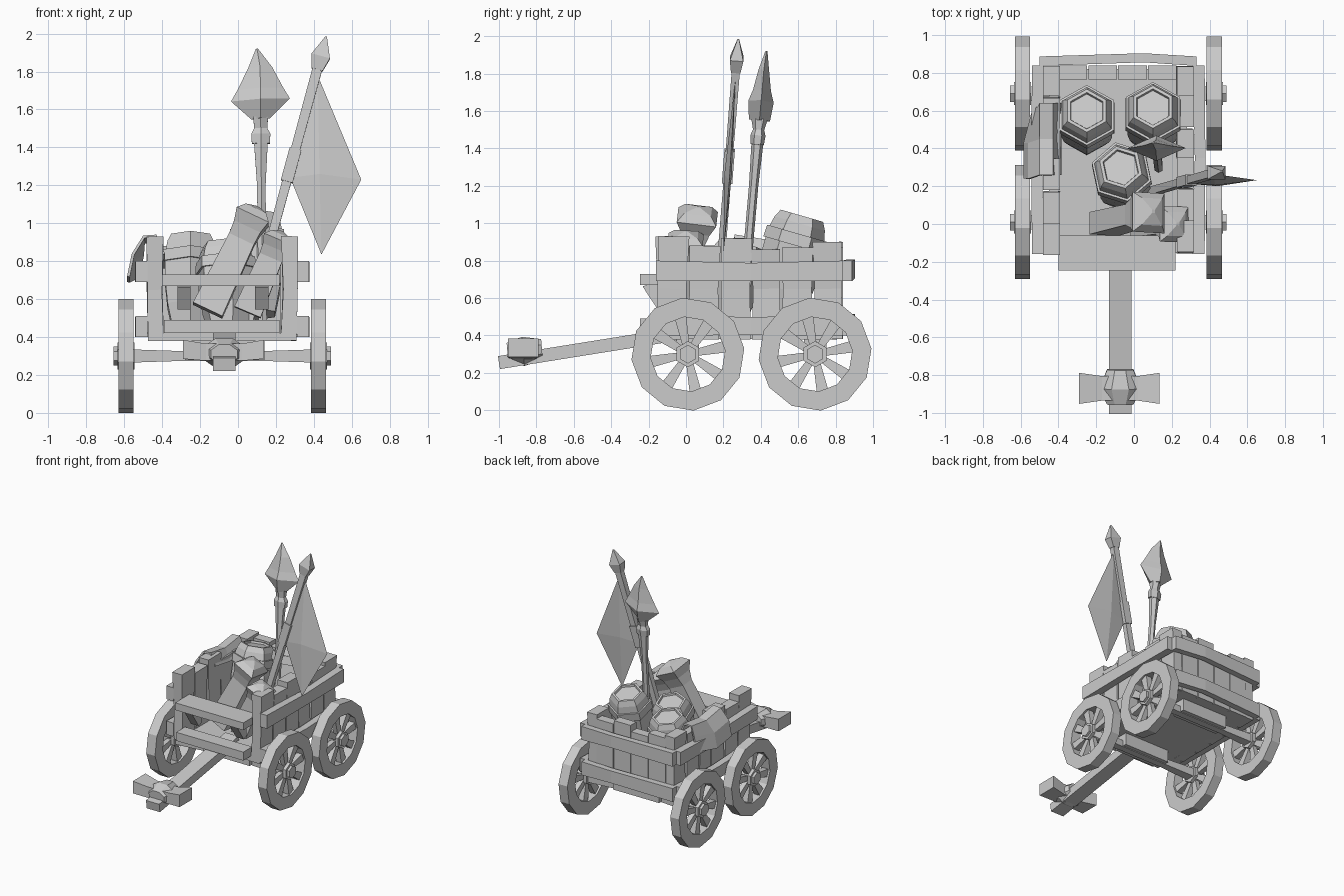
import bpy, math, random
from mathutils import Vector

random.seed(4)
if "Cube" in bpy.data.objects:
    bpy.data.objects.remove(bpy.data.objects["Cube"])

grey = bpy.data.materials.new("plain grey")
grey.use_nodes = True
grey.diffuse_color = (0.6, 0.6, 0.6, 1)
grey.node_tree.nodes["Principled BSDF"].inputs["Base Color"].default_value = (0.6, 0.6, 0.6, 1)

MID = -0.083          # centre line of the wagon
WALL = 0.35           # half width between wall middles


def make(name, verts, faces):
    mesh = bpy.data.meshes.new(name)
    mesh.from_pydata(verts, [], faces)
    mesh.materials.append(grey)
    obj = bpy.data.objects.new(name, mesh)
    bpy.context.collection.objects.link(obj)
    return obj


def loft(name, rings, n=4, spin=None):
    """Skin n-sided rings (centre, half width, half depth) along a path."""
    pts = [Vector(r[0]) for r in rings]
    d = (pts[-1] - pts[0]).normalized()
    ref = Vector((0, 1, 0)) if abs(d.x) > 0.8 else Vector((1, 0, 0))
    u = (ref - d * ref.dot(d)).normalized()
    v = d.cross(u)
    spin = math.pi / n if spin is None else spin
    k = math.sqrt(2) if n == 4 else 1
    verts = []
    for p, (_, a, b) in zip(pts, rings):
        for i in range(n):
            t = spin + math.tau * i / n
            verts.append(p + u * (a * k * math.cos(t)) + v * (b * k * math.sin(t)))
    faces = [tuple(reversed(range(n))), tuple(range(len(verts) - n, len(verts)))]
    for j in range(len(rings) - 1):
        for i in range(n):
            m = (i + 1) % n
            faces.append((j * n + i, j * n + m, j * n + n + m, j * n + n + i))
    return make(name, verts, faces)


def box(name, x, y, z):
    cx, cy = sum(x) / 2, sum(y) / 2
    a, b = (x[1] - x[0]) / 2, (y[1] - y[0]) / 2
    return loft(name, [((cx, cy, z[0]), a, b), ((cx, cy, z[1]), a, b)])


# Wheels: faceted rim, tapered spokes, hub and cap
def wheel(label, x, y, side):
    n, z = 12, 0.3
    verts, faces = [], []
    for i in range(n):
        t = math.tau * i / n + 0.1
        for r, dx in ((0.303, -0.04), (0.303, 0.04), (0.2, 0.04), (0.2, -0.04)):
            verts.append((x + dx, y + r * math.cos(t), z + r * math.sin(t)))
        for k in range(4):
            m, j = (k + 1) % 4, (i + 1) % n
            faces.append((i * 4 + k, i * 4 + m, j * 4 + m, j * 4 + k))
    make(label + "_rim", verts, faces)
    for i in range(8):
        t = math.tau * i / 8 + 0.2
        c, s = math.cos(t), math.sin(t)
        loft(label + "_spoke", [((x, y + 0.04 * c, z + 0.04 * s), 0.018, 0.018),
                                ((x, y + 0.21 * c, z + 0.21 * s), 0.025, 0.032)])
    loft(label + "_hub", [((x - 0.045, y, z), 0.07, 0.07), ((x + 0.045, y, z), 0.07, 0.07)], 6)
    loft(label + "_cap", [((x, y, z), 0.05, 0.05), ((x + side * 0.065, y, z), 0.05, 0.05)], 6)


for end, y in (("front", 0.01), ("rear", 0.69)):
    for side in (-1, 1):
        wheel(f"{end}_wheel_{'left' if side > 0 else 'right'}", MID + side * 0.508, y, side)
    loft(end + "_axle", [((-0.57, y, 0.3), 0.04, 0.035), ((-0.3, y, 0.3), 0.028, 0.026),
                         ((0.13, y, 0.3), 0.028, 0.026), ((0.41, y, 0.3), 0.04, 0.035)])
    box(end + "_bolster", (-0.28, 0.14), (y - 0.06, y + 0.06), (0.28, 0.38))

# Floor and long bearer under it
box("floor", (-0.45, 0.28), (-0.15, 0.82), (0.38, 0.42))

# Side walls from uneven planks, with rails outside
cuts = [-0.16, 0.01, 0.18, 0.35, 0.51, 0.68, 0.84]
tops = [0.93, 0.88, 0.92, 0.86, 0.87, 0.9]
for side in (-1, 1):
    x = MID + side * WALL
    for y0, y1, top in zip(cuts, cuts[1:], tops):
        lean = random.uniform(-0.012, 0.012)
        yc, h = (y0 + y1) / 2, (y1 - y0) / 2
        loft("side_plank", [((x, yc, 0.38), 0.042, h - 0.004), ((x + lean, yc, 0.65), 0.038, h - 0.008),
                            ((x + side * 0.005, yc + lean, top), 0.045, h - 0.002)])
    xr = MID + side * 0.425
    for z in (0.455, 0.745):
        loft("side_rail", [((xr, -0.16, z), 0.032, 0.055), ((xr + side * 0.008, 0.35, z - 0.005), 0.028, 0.048),
                           ((xr, 0.84, z), 0.032, 0.055)])

# Back wall and its slightly bowed rails
for i, top in enumerate((0.88, 0.85, 0.9, 0.87)):
    x0 = -0.40 + i * 0.158
    box("back_plank", (x0, x0 + 0.152), (0.765, 0.84), (0.38, top))
for z in (0.455, 0.745):
    loft("back_rail", [((-0.5, 0.862, z), 0.025, 0.055), ((0.05, 0.88, z + 0.01), 0.024, 0.05),
                       ((0.33, 0.862, z), 0.025, 0.055)])

# Driver's seat, brackets and foot board
box("seat", (-0.4, 0.22), (-0.245, -0.06), (0.67, 0.73))
box("foot_board", (-0.39, 0.22), (-0.245, -0.13), (0.42, 0.49))
for x in (-0.285, 0.125):
    loft("seat_bracket", [((x, -0.135, 0.55), 0.035, 0.02), ((x, -0.175, 0.68), 0.035, 0.06)])

# Draw bar with yoke
loft("draw_bar", [((-0.073, -1.0, 0.255), 0.06, 0.035), ((-0.073, 0.03, 0.42), 0.06, 0.035)])
loft("yoke", [((-0.29, -0.87, 0.335), 0.082, 0.05), ((-0.17, -0.87, 0.32), 0.065, 0.045),
              ((0.02, -0.87, 0.32), 0.065, 0.045), ((0.135, -0.87, 0.335), 0.082, 0.05)])
loft("yoke_binding", [((-0.073, -0.955, 0.31), 0.075, 0.055), ((-0.073, -0.87, 0.315), 0.12, 0.085),
                      ((-0.073, -0.77, 0.325), 0.075, 0.06)], 8)

# Leaning hexagonal barrels: staves, hoops and chamfered lid
def barrel(base, top, spin):
    a, b = Vector(base), Vector(top)
    steps = ((0, 0.11), (0.25, 0.14), (0.5, 0.155), (0.7, 0.155), (0.7, 0.168), (0.82, 0.165),
             (0.82, 0.152), (0.92, 0.14), (1, 0.118), (1, 0.1), (0.97, 0.095))
    loft("barrel", [(a.lerp(b, t), r, r) for t, r in steps], 6, spin)


barrel((-0.25, 0.47, 0.44), (-0.25, 0.6, 0.93), math.pi / 6)
barrel((0.1, 0.47, 0.52), (0.1, 0.62, 1.04), math.pi / 6)
barrel((-0.05, 0.17, 0.42), (-0.07, 0.3, 0.89), math.pi / 6 + 0.2)

# Two club-like tools leaning on the seat
def club(base, top, w):
    a, b = Vector(base), Vector(top)
    steps = ((0, 1, 0.7), (0.7, 0.85, 0.65), (0.82, 0.9, 0.9), (0.93, 1.1, 1.25), (1, 0.7, 0.85))
    loft("club", [(a.lerp(b, t), w * s, w * q) for t, s, q in steps], 4)
    tip = b + (b - a).normalized() * 0.02
    loft("club_end", [(b, w * 0.7, w * 0.85), (tip, w * 0.1, w * 0.1)], 4)


club((-0.16, 0.0, 0.54), (0.095, 0.065, 1.07), 0.085)
club((0.05, -0.02, 0.53), (0.225, 0.0, 0.94), 0.075)

# Broad-bladed spear
def on_spear(z):
    return (0.13 - 0.01 * (z - 0.5), 0.3 + 0.088 * (z - 0.5), z)


loft("spear_shaft", [(on_spear(0.45), 0.025, 0.025), (on_spear(1.2), 0.026, 0.025),
                     (on_spear(1.43), 0.042, 0.032)], 6)
loft("spear_collar", [(on_spear(1.42), 0.055, 0.035), (on_spear(1.47), 0.058, 0.04),
                      (on_spear(1.5), 0.04, 0.03), (on_spear(1.56), 0.045, 0.045)], 6)
loft("spear_blade", [(on_spear(1.55), 0.035, 0.04), (on_spear(1.65), 0.11, 0.048),
                     (on_spear(1.71), 0.085, 0.034), (on_spear(1.82), 0.045, 0.02),
                     ((0.1, 0.43, 1.92), 0.004, 0.004)], 4, 0).scale = (1, 1, 1)

# Flag pole, its point and the diamond flag
def on_pole(z):
    return (0.17 + 0.272 * (z - 0.9), 0.195 + 0.078 * (z - 0.9), z)


loft("flag_pole", [(on_pole(0.45), 0.022, 0.022), (on_pole(1.2), 0.024, 0.02), (on_pole(1.84), 0.026, 0.022)], 4)
loft("pole_sleeve", [(on_pole(1.22), 0.032, 0.028), (on_pole(1.39), 0.032, 0.028)], 4)
loft("pole_point", [(on_pole(1.81), 0.03, 0.025), (on_pole(1.88), 0.05, 0.036), (on_pole(1.985), 0.004, 0.004)], 4)
rim = [(0.42, 0.265, 1.78), (0.65, 0.232, 1.23), (0.44, 0.2, 0.835), (0.275, 0.215, 1.24)]
verts = rim + [(0.43, 0.205, 1.26), (0.43, 0.245, 1.26)]
make("flag", verts, [(i, (i + 1) % 4, 4) for i in range(4)] + [((i + 1) % 4, i, 5) for i in range(4)])

# Cloth draped over the right wall
rows = [(-0.385, 0.84, 0), (-0.43, 0.94, 0), (-0.5, 0.935, 0), (-0.56, 0.84, -0.02), (-0.585, 0.72, -0.02)]
verts = []
for x, z, dy in rows:
    for y, drop in ((0.26, 0), (0.45, -0.03), (0.64, -0.005)):
        verts.append((x + (0.05 if y > 0.6 and x < -0.5 else 0), y + dy, z + drop))
cloth = make("draped_cloth", verts, [(r * 3 + c, r * 3 + c + 1, r * 3 + c + 4, r * 3 + c + 3)
                                     for r in range(4) for c in range(2)])
solid = cloth.modifiers.new("thickness", "SOLIDIFY")
solid.thickness = 0.015
